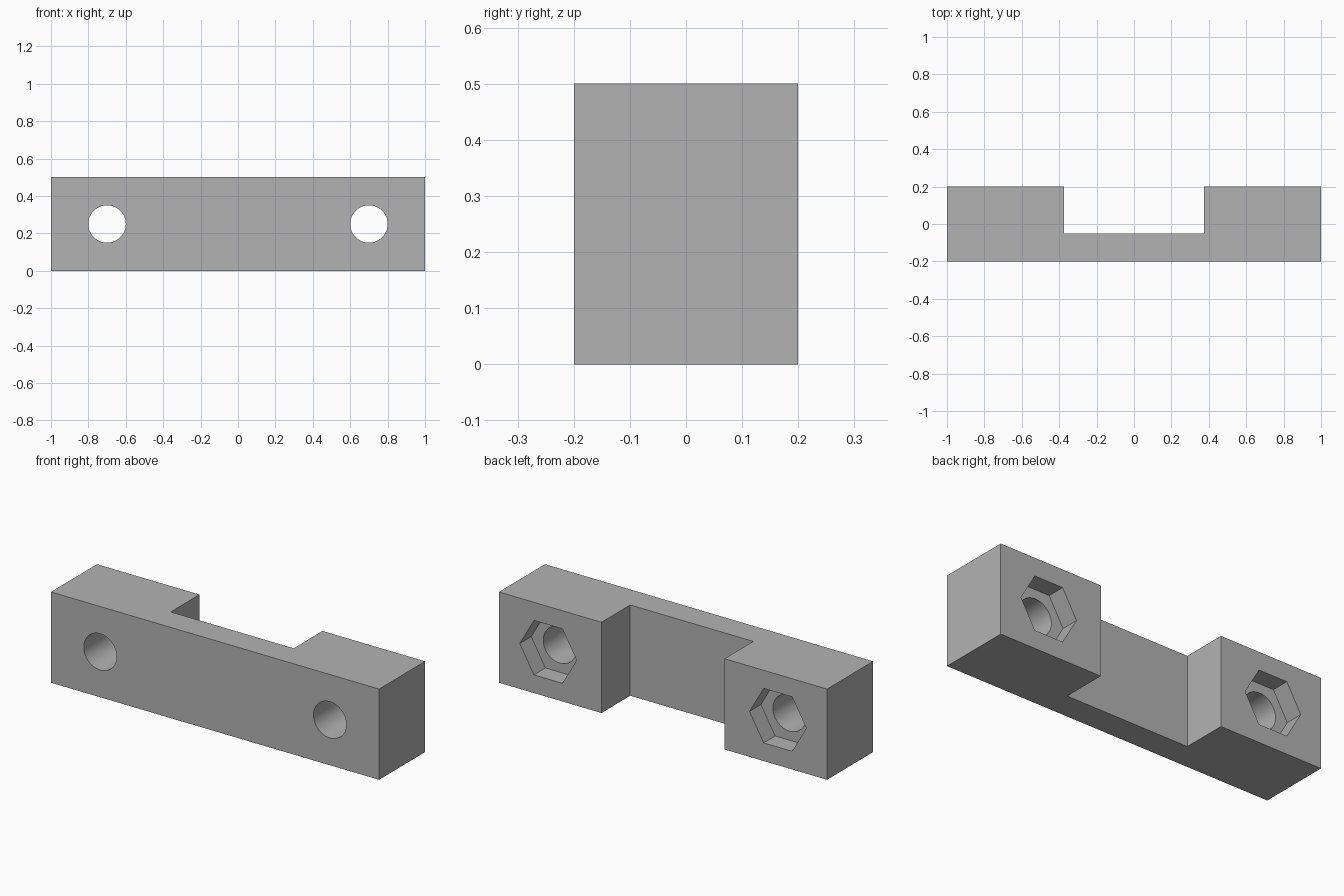
import bpy
import bmesh
from math import sin, cos, tau, radians, sqrt
from mathutils import Vector

if "Cube" in bpy.data.objects:
    bpy.data.objects.remove(bpy.data.objects["Cube"], do_unlink=True)

# Single plain grey
grey = bpy.data.materials.new("plain_grey")
grey.use_nodes = True
colour = (0.45, 0.45, 0.45, 1)
grey.diffuse_color = colour
grey.node_tree.nodes["Principled BSDF"].inputs["Base Color"].default_value = colour

LENGTH, DEPTH, HEIGHT = 2.0, 0.4, 0.5
NOTCH_HALF, NOTCH_FLOOR = 0.375, -0.05
HOLE_X, HOLE_RADIUS = 0.7, 0.1
NUT_RADIUS, NUT_DEPTH = 0.3 / sqrt(3), 0.1


def prism(name, outline, direction):
    """Extrude a closed outline of 3D points along a direction."""
    bm = bmesh.new()
    face = bm.faces.new([bm.verts.new(p) for p in outline])
    result = bmesh.ops.extrude_face_region(bm, geom=[face], use_keep_orig=True)
    moved = [v for v in result["geom"] if isinstance(v, bmesh.types.BMVert)]
    bmesh.ops.translate(bm, verts=moved, vec=Vector(direction))
    bmesh.ops.recalc_face_normals(bm, faces=bm.faces)
    mesh = bpy.data.meshes.new(name)
    bm.to_mesh(mesh)
    bm.free()
    mesh.materials.append(grey)
    obj = bpy.data.objects.new(name, mesh)
    bpy.context.collection.objects.link(obj)
    return obj


def ring(x, y, radius, sides):
    """Regular polygon facing y, with a corner pointing along x."""
    return [(x + radius * cos(tau * i / sides), y,
             HEIGHT / 2 + radius * sin(tau * i / sides)) for i in range(sides)]


def cut(target, cutter):
    mod = target.modifiers.new("cut", "BOOLEAN")
    mod.operation = "DIFFERENCE"
    mod.solver = "EXACT"
    mod.object = cutter
    cutter.hide_render = True
    bpy.context.view_layer.objects.active = target
    bpy.ops.object.modifier_apply(modifier=mod.name)
    bpy.data.objects.remove(cutter, do_unlink=True)


# Bar with a notch in the back
half, back = LENGTH / 2, DEPTH / 2
right_side = [(half, -back), (half, back), (NOTCH_HALF, back), (NOTCH_HALF, NOTCH_FLOOR)]
left_side = [(-x, y) for x, y in reversed(right_side)]
bracket = prism("mounting_bracket",
                [(x, y, 0) for x, y in right_side + left_side], (0, 0, HEIGHT))

# Bolt holes with hexagonal nut pockets at the back
for x in (-HOLE_X, HOLE_X):
    cut(bracket, prism("bolt_hole_cutter", ring(x, -DEPTH, HOLE_RADIUS, 64), (0, 2 * DEPTH, 0)))
    cut(bracket, prism("nut_pocket_cutter", ring(x, back - NUT_DEPTH, NUT_RADIUS, 6), (0, DEPTH, 0)))

# Smooth bores, crisp edges elsewhere
bpy.ops.object.select_all(action="DESELECT")
bracket.select_set(True)
bpy.context.view_layer.objects.active = bracket
bpy.ops.object.shade_smooth_by_angle(angle=radians(30))
